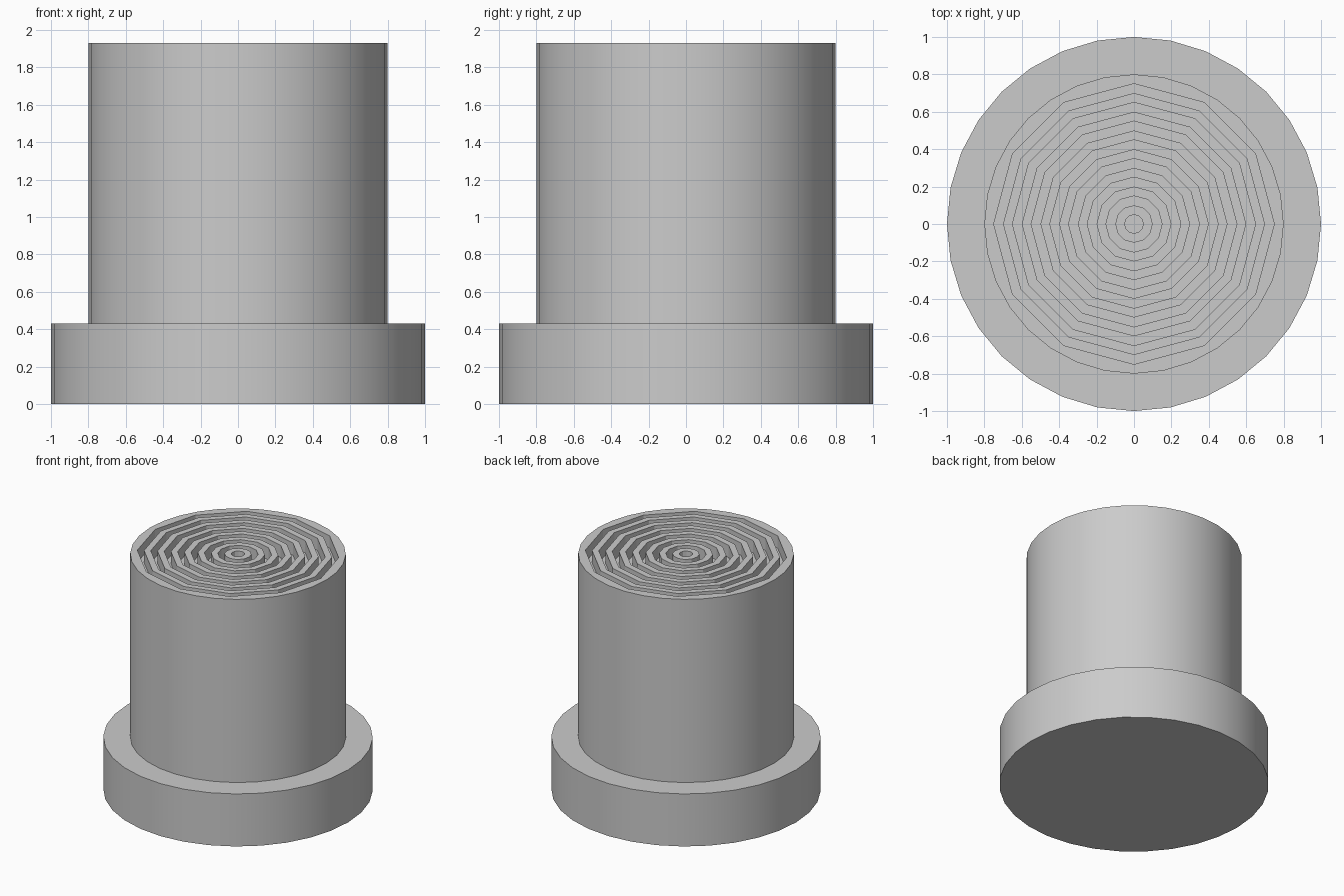
import bpy
import bmesh
from math import cos, sin, pi, radians

cube = bpy.data.objects.get("Cube")
if cube:
    bpy.data.objects.remove(cube, do_unlink=True)

BASE_TOP = 0.43
BODY_TOP = 1.93
GROOVE_DEPTH = 0.1
PITCH = 0.05

grey = bpy.data.materials.new("plain grey")
grey.use_nodes = True
grey.diffuse_color = (0.6, 0.6, 0.6, 1)
grey.node_tree.nodes["Principled BSDF"].inputs["Base Color"].default_value = (0.6, 0.6, 0.6, 1)


def ring(bm, radius, z, sides):
    """Closed loop of vertices with a corner on +x."""
    return [bm.verts.new((radius * cos(2 * pi * i / sides),
                          radius * sin(2 * pi * i / sides), z)) for i in range(sides)]


def lathe(bm, profile, sides):
    """Stack of rings joined by quads; returns the rings."""
    rings = [ring(bm, r, z, sides) for r, z in profile]
    for a, b in zip(rings, rings[1:]):
        for i in range(sides):
            j = (i + 1) % sides
            bm.faces.new((a[i], a[j], b[j], b[i]))
    return rings


def loop_edges(bm, loop):
    return [bm.edges.get((v, loop[(i + 1) % len(loop)])) for i, v in enumerate(loop)]


def finish(bm, name):
    bmesh.ops.recalc_face_normals(bm, faces=bm.faces[:])
    mesh = bpy.data.meshes.new(name)
    bm.to_mesh(mesh)
    bm.free()
    mesh.materials.append(grey)
    obj = bpy.data.objects.new(name, mesh)
    bpy.context.collection.objects.link(obj)
    bpy.ops.object.select_all(action='DESELECT')
    obj.select_set(True)
    bpy.context.view_layer.objects.active = obj
    bpy.ops.object.shade_smooth_by_angle(angle=radians(20))


# Wide round foot
bm = bmesh.new()
rings = lathe(bm, [(1, 0), (1, BASE_TOP)], 32)
for loop in rings:
    bm.faces.new(loop)
finish(bm, "base_flange")

# Tall round body, sunk slightly into the foot
bm = bmesh.new()
outer = lathe(bm, [(0.8, BASE_TOP - 0.03), (0.8, BODY_TOP)], 32)
bm.faces.new(outer[0])

# Concentric twelve-sided grooves in the top, ending in a small central well
profile = []
for step in range(15, 0, -1):
    heights = (BODY_TOP, BODY_TOP - GROOVE_DEPTH)
    if step % 2 == 0:
        heights = heights[::-1]
    profile += [(step * PITCH, z) for z in heights]
grooves = lathe(bm, profile, 12)
bm.faces.new(grooves[-1])

# Flat rim between the round wall and the first groove
bmesh.ops.bridge_loops(bm, edges=loop_edges(bm, outer[-1]) + loop_edges(bm, grooves[0]))
finish(bm, "grooved_body")
